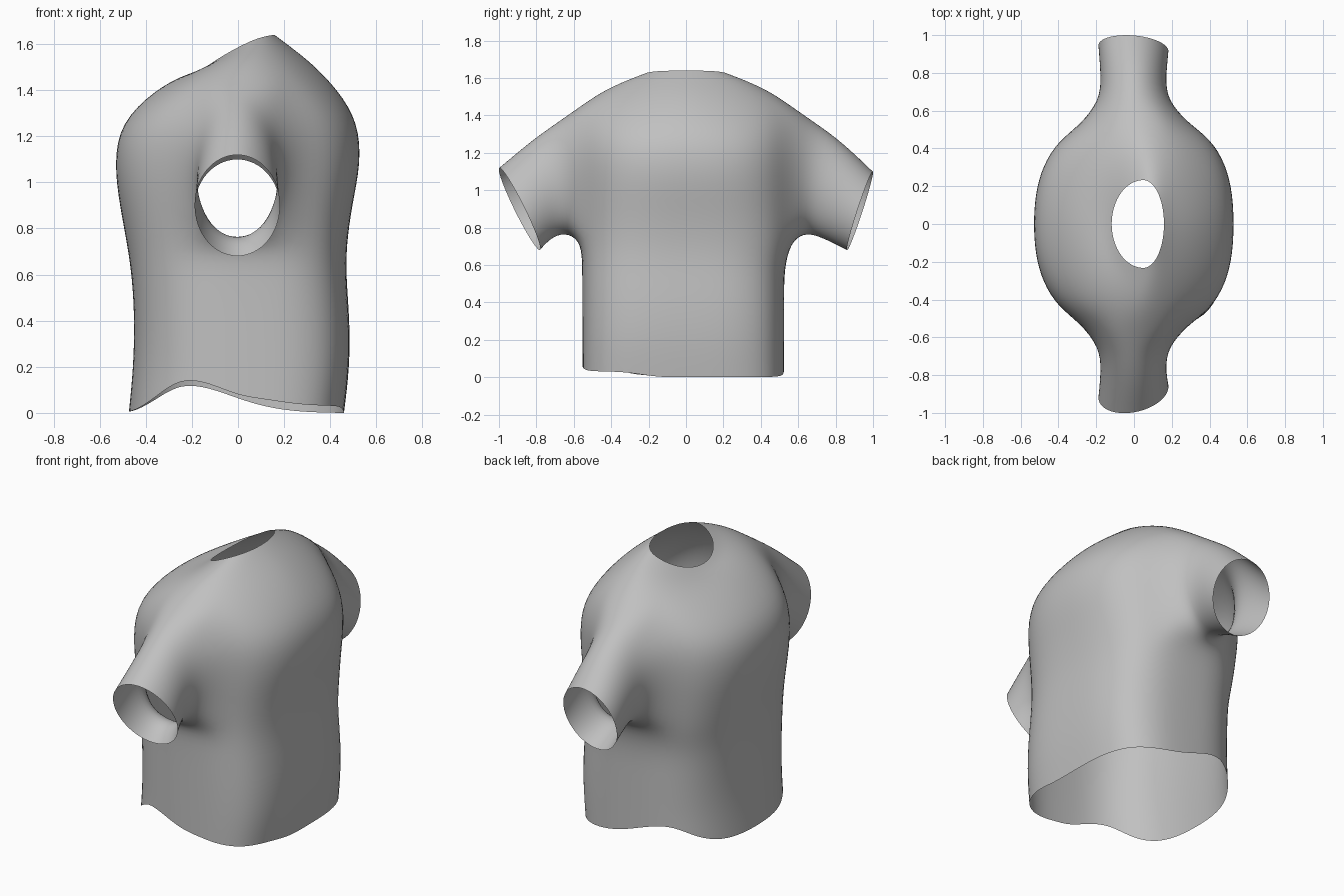
import bpy, bmesh
from math import sin, cos, pi, exp

if "Cube" in bpy.data.objects:
    bpy.data.objects.remove(bpy.data.objects["Cube"])

COLS = 24
# Torso rings: z, x front, x ridge, x back, half width,
# front and back squareness, tilt, side lift
RINGS = [
    (0.00, -.475, 0, .46, .54, 2.6, 4.2, 0, 0),
    (0.20, -.455, 0, .485, .54, 2.7, 4.0, 0, 0),
    (0.40, -.45, 0, .485, .54, 2.8, 3.8, 0, 0),
    (0.58, -.46, 0, .47, .54, 2.8, 3.6, 0, 0),
    (0.72, -.48, 0, .47, .56, 2.7, 3.3, 0, 0),
    (0.90, -.515, 0, .495, .57, 2.6, 3.0, 0, 0),
    (1.08, -.54, 0, .535, .58, 2.5, 2.7, 0, 0),
    (1.26, -.515, 0, .525, .59, 2.3, 2.5, 0, 0),
    (1.40, -.365, .02, .44, .60, 1.8, 1.85, 0, .03),
    (1.485, -.25, .03, .325, .46, 1.7, 1.75, .1, .04),
    (1.535, -.165, .05, .215, .32, 1.8, 1.8, .3, .035),
    (1.568, -.12, .05, .16, .235, 2.0, 2.0, .45, .02),
]
HOLE_LOW, HOLE_HIGH = 4, 8


def hem_rise(x, y):
    width = .13 if x < -.24 else .28
    rise = (.155 if y < 0 else .13) * exp(-((x + .24) / width) ** 2)
    # the right side hangs a little shorter
    return rise + (.03 if y < -.3 and x > 0 else 0)


def torso_point(ring, col):
    z, x0, mid, x1, half, n_front, n_back, tilt, lift = ring
    a = 2 * pi * col / COLS
    c, s = cos(a), sin(a)
    n = n_back if c > 0 else n_front
    radius = (abs(c) ** n + abs(s) ** n) ** (-1 / n)
    x = mid + (x1 - mid if c > 0 else mid - x0) * c * radius
    y = half * s * radius - (.015 if z < .7 else 0)
    z += tilt * x + lift * s * s
    if ring is RINGS[0]:
        z += hem_rise(x, y)
    return x, y, z


bm = bmesh.new()
grid = [[bm.verts.new(torso_point(r, k)) for k in range(COLS)] for r in RINGS]

# Torso skin, leaving an armhole on each side
for r in range(len(RINGS) - 1):
    for k in range(COLS):
        if HOLE_LOW <= r < HOLE_HIGH and k % 12 in (4, 5, 6, 7):
            continue
        n = (k + 1) % COLS
        bm.faces.new((grid[r][k], grid[r][n], grid[r + 1][n], grid[r + 1][k]))


# Sleeves: rings swept outward from the armhole loop
def add_sleeve(side, cuff_low, cuff_top, cuff_skew):
    mid = 6 if side > 0 else 18
    top, low = HOLE_HIGH, HOLE_LOW
    path = ([(d, top) for d in (0, 1, 2)] + [(2, r) for r in (7, 6, 5)]
            + [(d, low) for d in (2, 1, 0, -1, -2)]
            + [(-2, r) for r in (5, 6, 7)] + [(d, top) for d in (-2, -1)])
    loop = [grid[r][mid + d] for d, r in path]
    # top y, top z, bottom y, bottom z, half width, skew
    for ty, tz, by, bz, w, skew in (
            (.68, 1.375, .63, .765, .185, 0),
            (.83, 1.27, .71, .75, .175, 0),
            (1.0, cuff_top, cuff_low, .675, .19, cuff_skew)):
        ring = []
        for i in range(len(loop)):
            f = 2 * pi * i / len(loop)
            t = (1 + cos(f)) / 2
            across = -side * sin(f)
            ring.append(bm.verts.new((w * across - .003,
                                      side * (by + (ty - by) * t - skew * across),
                                      bz + (tz - bz) * t)))
        for i in range(len(loop)):
            j = (i + 1) % len(loop)
            bm.faces.new((loop[i], loop[j], ring[j], ring[i]))
        loop = ring


add_sleeve(1, .86, 1.105, .015)
add_sleeve(-1, .78, 1.125, .03)
bmesh.ops.recalc_face_normals(bm, faces=bm.faces[:])
for f in bm.faces:
    f.smooth = True

mesh = bpy.data.meshes.new("shirt")
bm.to_mesh(mesh)
bm.free()
shirt = bpy.data.objects.new("shirt", mesh)
bpy.context.collection.objects.link(shirt)
smooth = shirt.modifiers.new("smooth_cloth", "SUBSURF")
smooth.levels = smooth.render_levels = 2

# Plain grey cloth
cloth = bpy.data.materials.new("grey_cloth")
cloth.use_nodes = True
grey = (.53, .53, .53, 1)
cloth.diffuse_color = grey
cloth.node_tree.nodes["Principled BSDF"].inputs["Base Color"].default_value = grey
mesh.materials.append(cloth)
